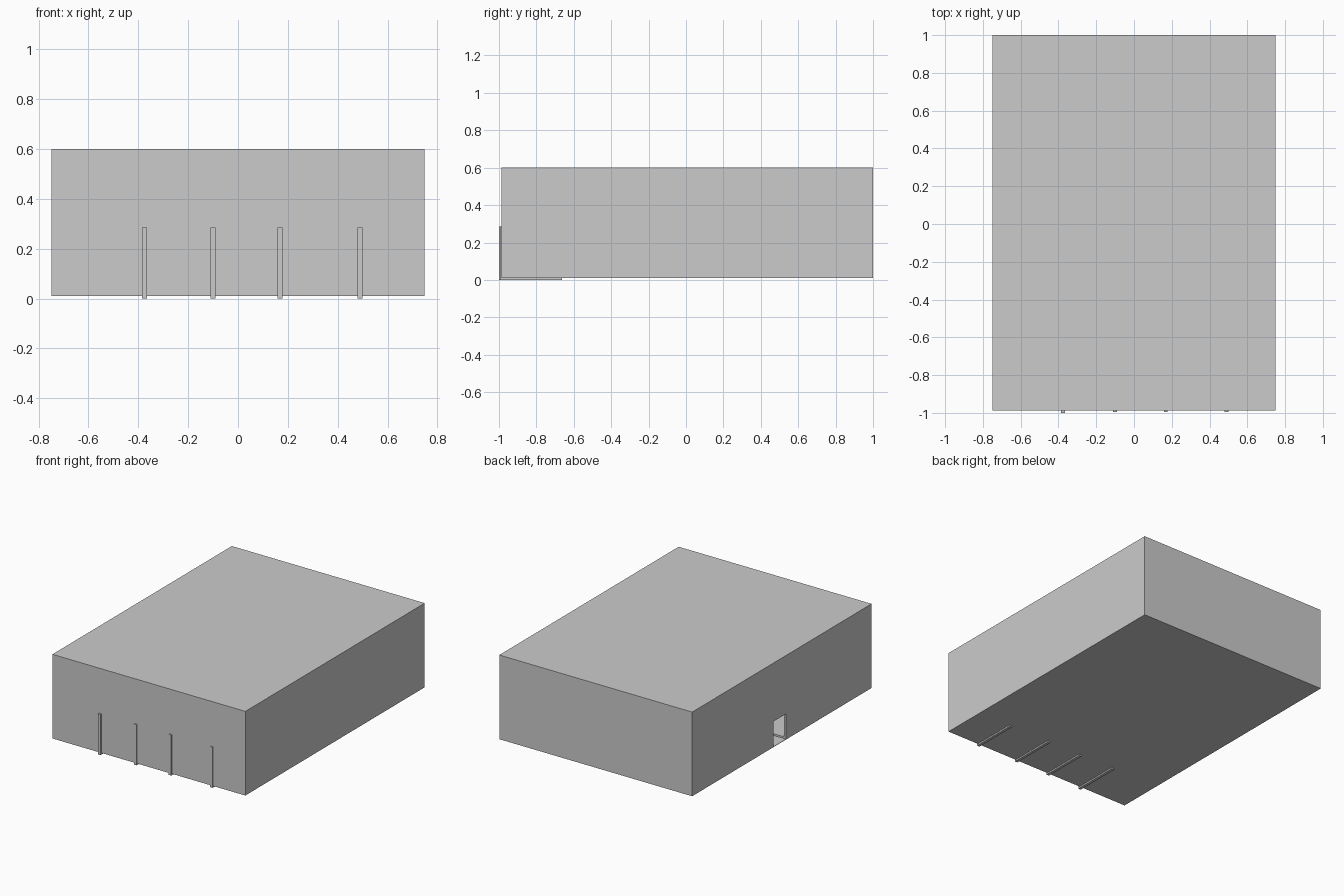
import bpy

if "Cube" in bpy.data.objects:
    bpy.data.objects.remove(bpy.data.objects["Cube"])

X, Y0, Y1 = 0.748, -0.987, 1.0      # room footprint
Z0, Z1 = 0.01, 0.6                  # room height range
T = 0.015                           # shell thickness


def box(name, x0, x1, y0, y1, z0, z1):
    bpy.ops.mesh.primitive_cube_add(
        size=1, location=((x0 + x1) / 2, (y0 + y1) / 2, (z0 + z1) / 2))
    ob = bpy.context.object
    ob.name = name
    ob.scale = (x1 - x0, y1 - y0, z1 - z0)
    bpy.ops.object.transform_apply(location=False, rotation=False, scale=True)
    return ob


def cut(target, cutter):
    mod = target.modifiers.new("cut", 'BOOLEAN')
    mod.operation = 'DIFFERENCE'
    mod.solver = 'EXACT'
    mod.object = cutter
    bpy.context.view_layer.objects.active = target
    bpy.ops.object.modifier_apply(modifier=mod.name)
    bpy.data.objects.remove(cutter, do_unlink=True)


# Hollow building shell with a doorway in the left wall
shell = box("building_shell", -X, X, Y0, Y1, Z0, Z1)
cut(shell, box("interior_cutter", -X + T, X - T, Y0 + T, Y1 - T, Z0 + T, Z1 - T))
cut(shell, box("doorway_cutter", -X - 0.1, -X + 0.1, -0.04, 0.10, Z0 + 0.003, 0.19))

# Stall partitions standing inside, poking slightly through front wall and floor
for i, (x, y) in enumerate([(-0.376, -1.0), (-0.101, -0.994),
                            (0.168, -0.994), (0.489, -0.994)]):
    box(f"stall_partition_{i + 1}", x - 0.01, x + 0.01, y, -0.664, 0.0, 0.285)
